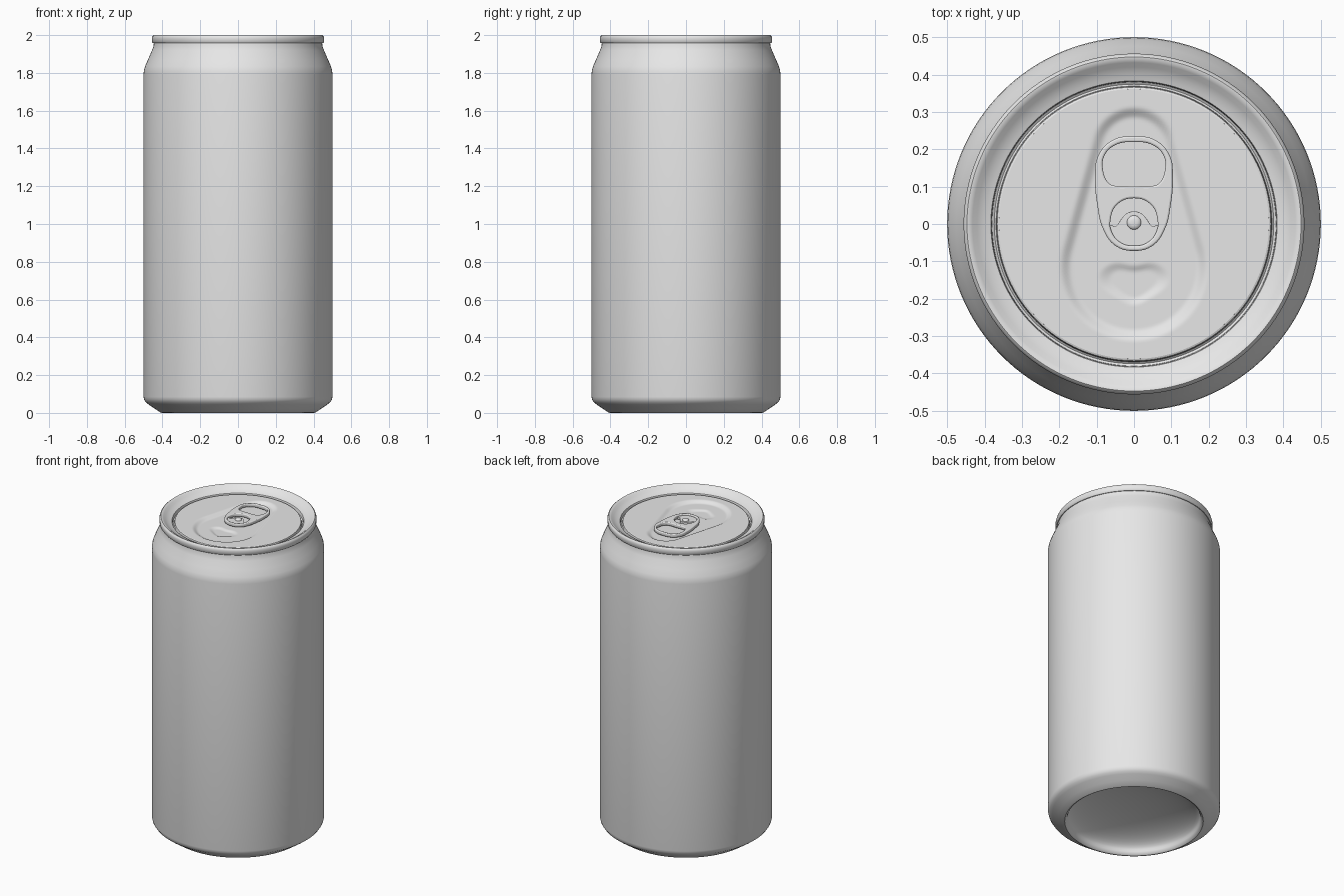
import bpy, bmesh, math

cube = bpy.data.objects.get("Cube")
if cube:
    bpy.data.objects.remove(cube, do_unlink=True)

metal = bpy.data.materials.new("bare aluminium")
metal.use_nodes = True
GREY = (0.8, 0.8, 0.8, 1)
metal.diffuse_color = GREY
metal.node_tree.nodes["Principled BSDF"].inputs["Base Color"].default_value = GREY

PANEL_Z = 1.968


def finish(obj, angle=40):
    obj.data.materials.clear()
    obj.data.materials.append(metal)
    bpy.ops.object.select_all(action='DESELECT')
    obj.select_set(True)
    bpy.context.view_layer.objects.active = obj
    bpy.ops.object.shade_smooth_by_angle(angle=math.radians(angle))
    return obj


def lathe(name, profile, segments=128, shape=None, angle=40):
    """Spin (radius, z) points round the z axis; radius 0 becomes a pole."""
    bm = bmesh.new()
    rings = []
    for r, z in profile:
        count = segments if r > 0 else 1
        ring = []
        for i in range(count):
            a = math.tau * i / segments
            x, y = r * math.cos(a), r * math.sin(a)
            ring.append(bm.verts.new((x, y, z + (shape(x, y) if shape else 0))))
        rings.append(ring)
    for low, high in zip(rings, rings[1:]):
        for i in range(segments):
            j = (i + 1) % segments
            if len(high) == 1:
                bm.faces.new((low[i], low[j], high[0]))
            elif len(low) == 1:
                bm.faces.new((low[0], high[j], high[i]))
            else:
                bm.faces.new((low[i], low[j], high[j], high[i]))
    mesh = bpy.data.meshes.new(name)
    bm.to_mesh(mesh)
    bm.free()
    obj = bpy.data.objects.new(name, mesh)
    bpy.context.collection.objects.link(obj)
    return finish(obj, angle)


def smoothstep(t):
    t = min(max(t, 0), 1)
    return t * t * (3 - 2 * t)


def teardrop(x, y):
    """Signed distance to a shape that is narrow behind and wide in front."""
    r1, r2, y1, y2 = 0.20, 0.115, -0.115, 0.20
    h = y2 - y1
    x, y = abs(x), y - y1
    b = (r1 - r2) / h
    a = math.sqrt(1 - b * b)
    k = a * y - b * x
    if k < 0:
        return math.hypot(x, y) - r1
    if k > a * h:
        return math.hypot(x, y - h) - r2
    return x * a + y * b - r1


def pressed(x, y):
    """Depth of the stamped recess and of the bean-shaped dent in the mouth."""
    z = -0.014 * smoothstep(-teardrop(x, y) / 0.034)
    bend = y + 0.145 + 0.018 * math.exp(-(x / 0.04) ** 2)
    d = 1 - math.hypot(x / 0.098, bend / 0.055)
    return z - 0.007 * smoothstep(d / 0.4)


# Body: domed base, foot, straight wall, tapered neck
dome = [(0.385 * math.sin(t * math.pi / 28), 0.02 + 0.10 * math.cos(t * math.pi / 28))
        for t in range(15)]
lathe("can_body", dome + [
    (0.392, 0.006), (0.402, 0), (0.412, 0.003), (0.44, 0.022), (0.474, 0.045),
    (0.488, 0.056), (0.497, 0.07), (0.5, 0.085), (0.5, 1.795), (0.498, 1.815),
    (0.492, 1.835), (0.476, 1.872), (0.455, 1.92), (0.447, 1.942), (0.445, 1.97)])

# Rolled rim, sloping inner wall and the narrow groove
lathe("rim", [
    (0.443, 1.957), (0.45, 1.957), (0.455, 1.963), (0.456, 1.985), (0.453, 1.995),
    (0.447, 2.0), (0.440, 1.999), (0.432, 1.994), (0.42, 1.984), (0.405, 1.975),
    (0.392, 1.97), (0.383, 1.967), (0.381, 1.963), (0.380, 1.945), (0.374, 1.941),
    (0.369, 1.945), (0.368, 1.96), (0.366, 1.966), (0.361, PANEL_Z)])

# Lid panel with its stamped shapes
STEPS = 60
lathe("lid_panel", [(0.361 * (1 - i / STEPS), PANEL_Z) for i in range(STEPS + 1)],
      segments=192, shape=pressed)


def plate(name, loops, z, half, bevel):
    """Solid plate from half outlines; the first is the edge, the rest are holes."""
    curve = bpy.data.curves.new(name, 'CURVE')
    curve.dimensions = '2D'
    curve.fill_mode = 'BOTH'
    curve.extrude, curve.bevel_depth, curve.bevel_resolution = half - bevel, bevel, 2
    curve.offset = -bevel
    for n, half_loop in enumerate(loops):
        left = [(-x, y) for x, y in reversed(half_loop) if x > 0]
        points = half_loop + left
        if n:
            points.reverse()
        spline = curve.splines.new('BEZIER')
        spline.bezier_points.add(len(points) - 1)
        spline.use_cyclic_u = True
        spline.resolution_u = 8
        for bp, (x, y) in zip(spline.bezier_points, points):
            bp.co = (x, y, 0)
            bp.handle_left_type = bp.handle_right_type = 'AUTO'
    obj = bpy.data.objects.new(name, curve)
    obj.location.z = z
    bpy.context.collection.objects.link(obj)
    bpy.ops.object.select_all(action='DESELECT')
    obj.select_set(True)
    bpy.context.view_layer.objects.active = obj
    bpy.ops.object.convert(target='MESH')
    return finish(bpy.context.object, 50)


# Pull tab: half outlines run from the front (-y) to the back
edge = [(0, -0.072), (0.05, -0.058), (0.082, -0.015), (0.098, 0.05),
        (0.104, 0.13), (0.097, 0.18), (0.06, 0.223), (0, 0.235)]
finger_hole = [(0, 0.102), (0.05, 0.102), (0.066, 0.108), (0.083, 0.145),
               (0.078, 0.185), (0.046, 0.213), (0, 0.219)]
rivet_hole = [(0, -0.058), (0.035, -0.05), (0.06, -0.02), (0.063, 0.01),
              (0.045, 0.052), (0, 0.069)]
plate("pull_tab", [edge, finger_hole, rivet_hole], 1.972, 0.011, 0.005)

# Tongue inside the front hole, rising round the rivet
tongue = [(0, -0.06), (0.037, -0.052), (0.063, -0.02), (0.064, -0.004),
          (0.05, -0.006), (0.035, 0.012), (0.02, 0.028), (0, 0.034)]
plate("tab_tongue", [tongue], 1.966, 0.008, 0.002)

# Rivet
rivet = lathe("rivet", [(0.019, 1.955), (0.019, 1.977), (0.016, 1.981),
                        (0.008, 1.983), (0, 1.983)], segments=32)
rivet.location.y = 0.004
